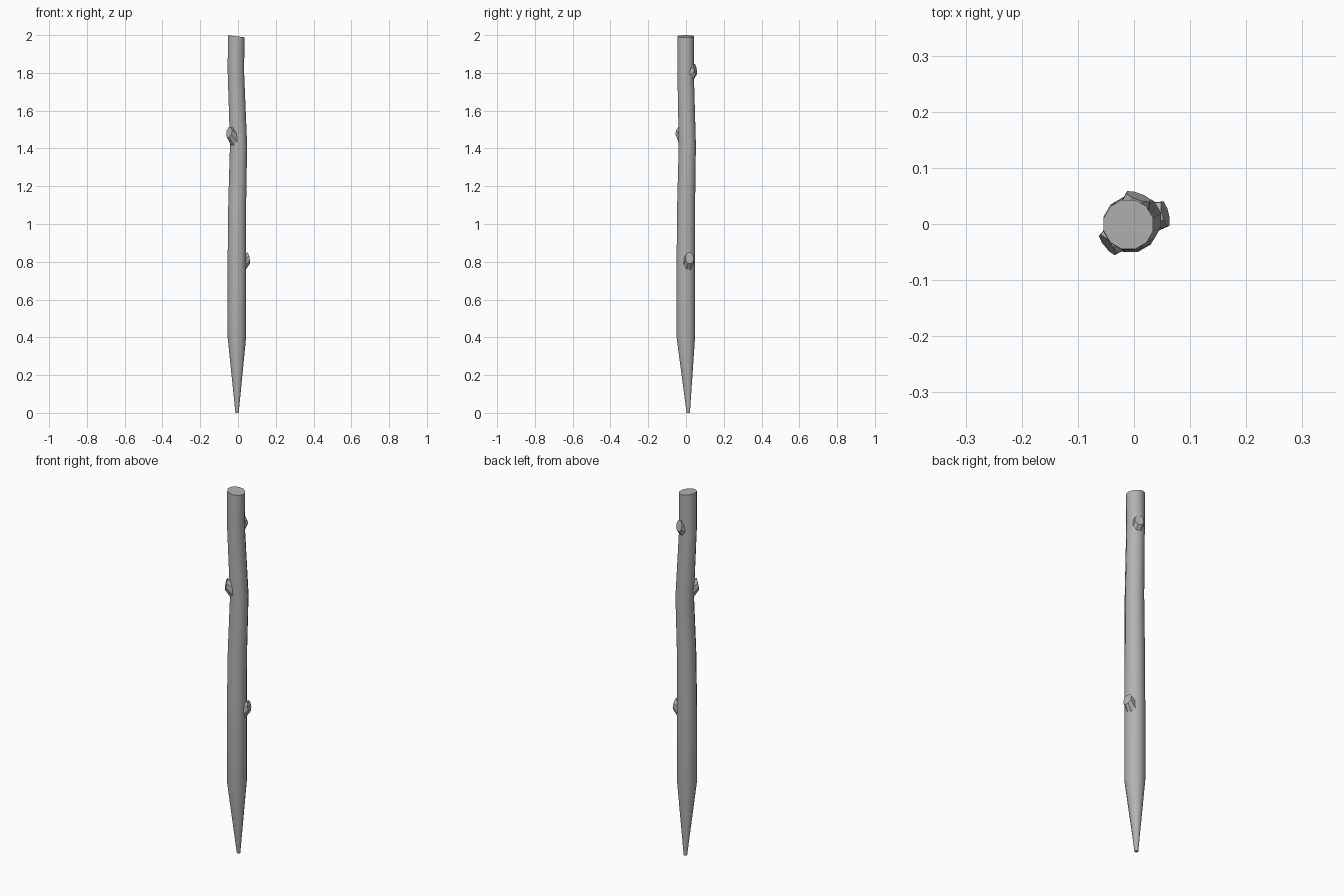
import bpy, bmesh, math
from mathutils import Vector

if "Cube" in bpy.data.objects:
    bpy.data.objects.remove(bpy.data.objects["Cube"])

wood = bpy.data.materials.new("dark_grey")
wood.diffuse_color = (.45, .45, .45, 1)
wood.use_nodes = True
wood.node_tree.nodes["Principled BSDF"].inputs["Base Color"].default_value = wood.diffuse_color


def loft(name, rings, angle):
    """Skin a list of vertex-coordinate rings and cap both ends."""
    bm = bmesh.new()
    loops = [[bm.verts.new(p) for p in ring] for ring in rings]
    n = len(loops[0])
    for a, b in zip(loops, loops[1:]):
        for i in range(n):
            j = (i + 1) % n
            bm.faces.new((a[i], a[j], b[j], b[i]))
    bm.faces.new(loops[0][::-1])
    bm.faces.new(loops[-1])
    bmesh.ops.recalc_face_normals(bm, faces=bm.faces)
    mesh = bpy.data.meshes.new(name)
    bm.to_mesh(mesh)
    bm.free()
    mesh.materials.append(wood)
    obj = bpy.data.objects.new(name, mesh)
    bpy.context.collection.objects.link(obj)
    bpy.ops.object.select_all(action='DESELECT')
    obj.select_set(True)
    bpy.context.view_layer.objects.active = obj
    bpy.ops.object.shade_smooth_by_angle(angle=math.radians(angle))
    return obj


def ring(center, normal, radius, sides, stretch=1.0):
    """Circle around a normal; stretch lengthens it in the upward direction."""
    c, nrm = Vector(center), Vector(normal).normalized()
    ref = Vector((0, 1, 0)) if abs(nrm.z) > 0.9 else Vector((0, 0, 1))
    u = ref.cross(nrm).normalized()
    v = nrm.cross(u)
    angles = [2 * math.pi * (i + 0.5) / sides for i in range(sides)]
    return [c + u * radius * math.cos(a) + v * radius * stretch * math.sin(a)
            for a in angles]


# Crooked pole sharpened at the bottom, cut slightly slanted at the top
path = [(-.005, .012, 0, .009), (-.006, -.001, .4, .0505),
        (-.006, -.001, .82, .0505), (-.004, .001, 1.12, .049),
        (.003, .007, 1.42, .047), (-.011, -.002, 1.8, .045),
        (-.010, -.001, 1.994, .0455)]
rings = [ring((x, y, z), (0, 0, 1), r, 12) for x, y, z, r in path]
for p in rings[-1]:
    p.z -= 0.13 * (p.x + .010)
loft("stake_pole", rings, 35)

# Trimmed branch stubs: end centre and outward heading in degrees
stubs = [(.056, .018, .82, 14), (-.047, -.037, 1.485, 219),
         (.008, .049, 1.82, 70)]
for k, (x, y, z, deg) in enumerate(stubs):
    a = math.radians(deg)
    out = Vector((math.cos(a), math.sin(a), 0))
    end = Vector((x, y, z))
    base = end - out * .037 - Vector((0, 0, .032))
    face = out + Vector((0, 0, .2))
    loft(f"branch_stub_{k + 1}",
         [ring(base, face, .031, 8, 1.6), ring(end, face, .024, 8, 1.3)], 30)
